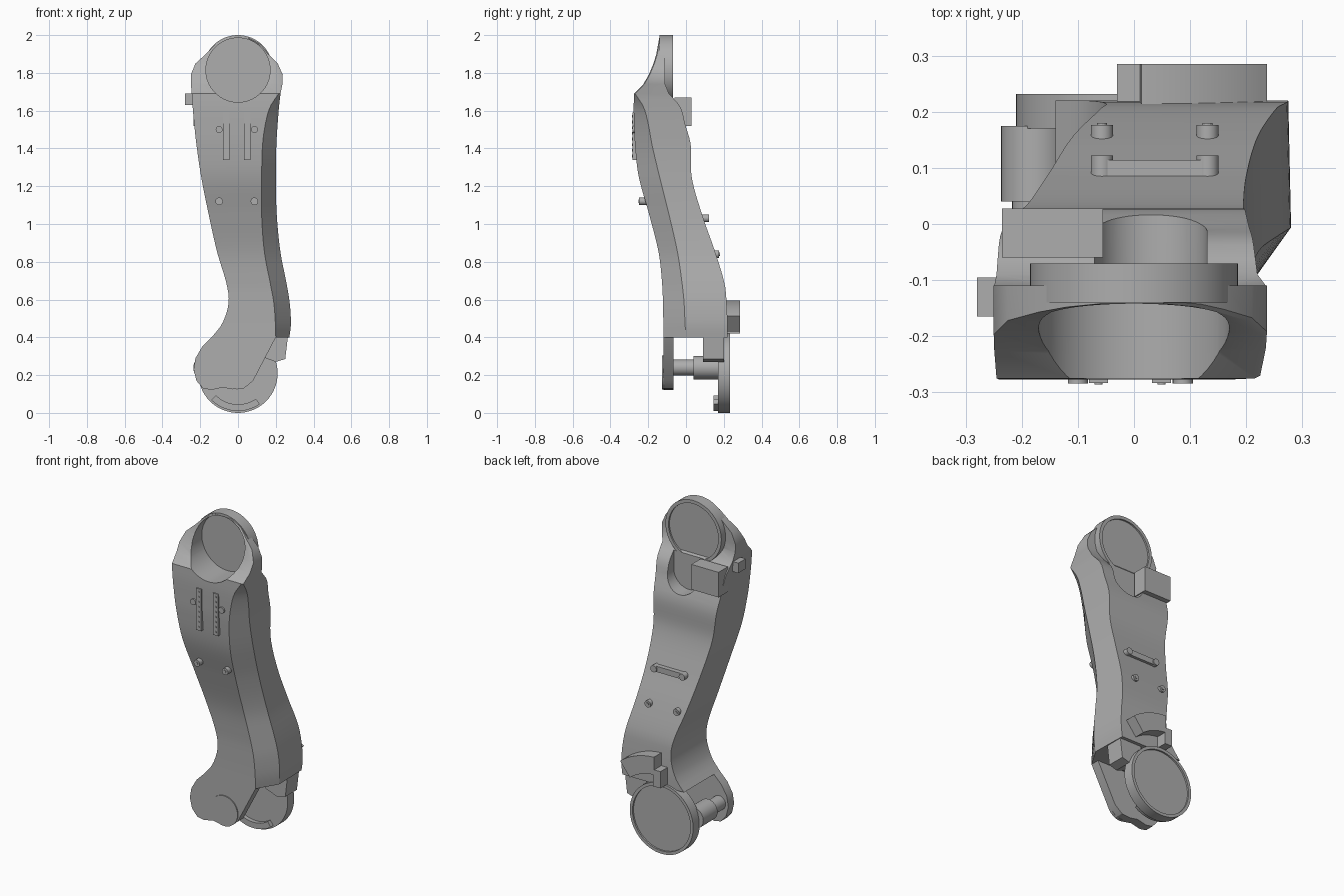
import bpy, bmesh, math

old = bpy.data.objects.get("Cube")
if old:
    bpy.data.objects.remove(old, do_unlink=True)

grey = bpy.data.materials.new("plain grey")
grey.use_nodes = True
grey.diffuse_color = (0.42, 0.42, 0.42, 1)
grey.node_tree.nodes["Principled BSDF"].inputs["Base Color"].default_value = grey.diffuse_color


def loft(name, rings):
    """Skin a closed solid through matching rings of points."""
    bm = bmesh.new()
    loops = [[bm.verts.new(p) for p in ring] for ring in rings]
    n = len(loops[0])
    for a, b in zip(loops, loops[1:]):
        for i in range(n):
            j = (i + 1) % n
            bm.faces.new((a[i], a[j], b[j], b[i]))
    bm.faces.new(loops[0][::-1])
    bm.faces.new(loops[-1])
    bmesh.ops.recalc_face_normals(bm, faces=bm.faces)
    mesh = bpy.data.meshes.new(name)
    bm.to_mesh(mesh)
    bm.free()
    mesh.materials.append(grey)
    obj = bpy.data.objects.new(name, mesh)
    bpy.context.collection.objects.link(obj)
    return obj


def prism(name, outline, y0, y1):
    return loft(name, [[(x, y, z) for x, z in outline] for y in (y0, y1)])


def box(name, x0, x1, y0, y1, z0, z1):
    return prism(name, [(x0, z0), (x1, z0), (x1, z1), (x0, z1)], y0, y1)


def ring_points(x, z, r, a0=0, a1=360, n=64):
    steps = [math.radians(a0 + (a1 - a0) * i / n) for i in range(n + 1)]
    return [(x + r * math.cos(a), z + r * math.sin(a)) for a in steps]


def disc(name, x, z, r, y0, y1, n=64):
    return prism(name, ring_points(x, z, r, n=n)[:-1], y0, y1)


def arc(name, x, z, r0, r1, a0, a1, y0, y1):
    outer = ring_points(x, z, r1, a0, a1, 16)
    inner = ring_points(x, z, r0, a1, a0, 16)
    return prism(name, outer + inner, y0, y1)


def cut(obj, cutter):
    mod = obj.modifiers.new("cut", 'BOOLEAN')
    mod.operation = 'DIFFERENCE'
    mod.solver = 'EXACT'
    mod.object = cutter
    bpy.context.view_layer.objects.active = obj
    bpy.ops.object.modifier_apply(modifier=mod.name)
    bpy.data.objects.remove(cutter, do_unlink=True)


def curve(knots, values, z):
    """Smooth curve through the knots."""
    last = len(knots) - 1
    i = max(k for k in range(last) if knots[k] <= z + 1e-6)

    def slope(k):
        a, b = max(k - 1, 0), min(k + 1, last)
        return (values[b] - values[a]) / (knots[b] - knots[a])

    h = knots[i + 1] - knots[i]
    t = (z - knots[i]) / h
    s = 1 - t
    return (values[i] * s * s * (1 + 2 * t) + values[i + 1] * t * t * (3 - 2 * t)
            + h * t * s * (s * slope(i) - t * slope(i + 1)))


# Curved arm body: profiles along the height
heights = [.4, .47, .58, .68, .85, 1.05, 1.25, 1.42, 1.53, 1.62, 1.69]
front = [-.12, -.12, -.122, -.126, -.145, -.195, -.25, -.27, -.275, -.277, -.275]
back = [.22, .22, .215, .205, .155, .085, .03, .025, -.005, -.03, -.09]
left = [-.14, -.085, -.05, -.06, -.11, -.155, -.195, -.22, -.232, -.24, -.245]
right = [.272, .28, .274, .258, .225, .205, .2, .203, .21, .217, .225]
bevel = [.2, .198, .19, .172, .14, .125, .125, .13, .145, .17, .215]
middle = [0, -.005, -.01, -.02, -.045, -.09, -.14, -.18, -.2, -.225, -.27]

rings = []
steps = 44
for i in range(steps + 1):
    z = .4 + 1.29 * i / steps
    yf, yb, xl, xr, xc, ym = (curve(heights, v, z)
                              for v in (front, back, left, right, bevel, middle))
    rings.append([(xl, yf, z), (xc, yf, z), (xr, ym, z), (xr - .005, yb, z), (xl, yb, z)])

# Sloping shoulders above the body
for z, xl, xr, yf in [(1.74, -.249, .235, -.226), (1.79, -.25, .237, -.197),
                      (1.85, -.225, .21, -.172), (1.9, -.17, .16, -.157),
                      (1.95, -.12, .12, -.148), (1.985, -.06, .06, -.142)]:
    rings.append([(xl, yf, z), (xr - .01, yf, z), (xr, yf + .005, z),
                  (xr, -.11, z), (xl, -.11, z)])
body = loft("arm_body", rings)

# Upper joint: round socket in front, rimmed disc behind
HEAD_Z = 1.815
cut(body, disc("socket_cutter", 0, HEAD_Z, .17, -.5, -.1))
slot = [(.13, 1.9), (-.07, 1.9)] + ring_points(.03, 1.56, .1, 180, 360, 24)
cut(body, prism("slot_cutter", slot, -.07, .2))
head = disc("upper_joint_disc", 0, HEAD_Z, .185, -.14, -.07)
cut(head, disc("socket_cutter", 0, HEAD_Z, .17, -.5, -.1))
cut(head, disc("rim_cutter", 0, HEAD_Z, .165, -.08, .1))
box("upper_back_block", -.235, -.055, -.06, .028, 1.52, 1.67)
box("upper_side_tab", -.28, -.23, -.165, -.095, 1.63, 1.69)

# Lower joint: front plate, back disc and pivot pin
plate = [(-.14, .4), (-.19, .35), (-.225, .29), (-.235, .23), (-.22, .17), (-.185, .13),
         (-.14, .122), (-.08, .135), (-.03, .125), (.03, .13), (.08, .17), (.2, .4)]
prism("lower_front_plate", plate, -.12, -.065)
disc("front_cap", -.005, .215, .09, -.126, -.11)
lower = disc("lower_joint_disc", 0, .21, .21, .17, .232)
cut(lower, disc("rim_cutter", 0, .21, .192, .222, .4))
arc("lower_lip", 0, .21, .165, .2, 225, 305, .145, .18)
disc("pivot_pin", -.175, .24, .042, -.08, .06, 32)
disc("pivot_collar", -.175, .24, .062, .04, .175, 32)
prism("lower_side_tab", [(.12, .41), (.265, .41), (.25, .285), (.2, .27), (.12, .3)], .09, .2)

# Guard over the lower joint
arc("back_guard", 0, .21, .28, .385, 52, 88, .19, .285)
box("back_guard_end", -.03, .018, .19, .285, .42, .52)

# Perforated strips on the front
for x in (-.063, .049):
    box("front_strip", x - .017, x + .017, -.283, -.25, 1.34, 1.59)
    for i in range(8):
        disc("strip_rivet", x, 1.36 + i * .03, .007, -.286, -.27, 12)

# Bosses on the front
for x in (-.1, .087):
    disc("strip_boss", x, 1.5, .018, -.284, -.25, 20)
    for z, y in ((1.12, -.248),):
        disc("front_boss", x, z, .02, y, y + .06, 20)
        disc("front_boss_stud", x, z, .009, y - .004, y, 12)

# Bosses and raised bar on the back
for x in (-.057, .131):
    disc("back_boss", x, .84, .02, .12, .176, 20)
    disc("back_boss_stud", x, .84, .009, .17, .18, 12)
    disc("bar_end", x, 1.03, .02, .06, .122, 20)
box("back_bar", -.057, .131, .06, .114, 1.013, 1.047)

# Smooth shading with sharp edges kept
bpy.ops.object.select_all(action='DESELECT')
for obj in bpy.context.collection.objects:
    if obj.type == 'MESH' and grey.name in obj.data.materials:
        obj.select_set(True)
        bpy.context.view_layer.objects.active = obj
bpy.ops.object.shade_smooth_by_angle(angle=math.radians(28))
